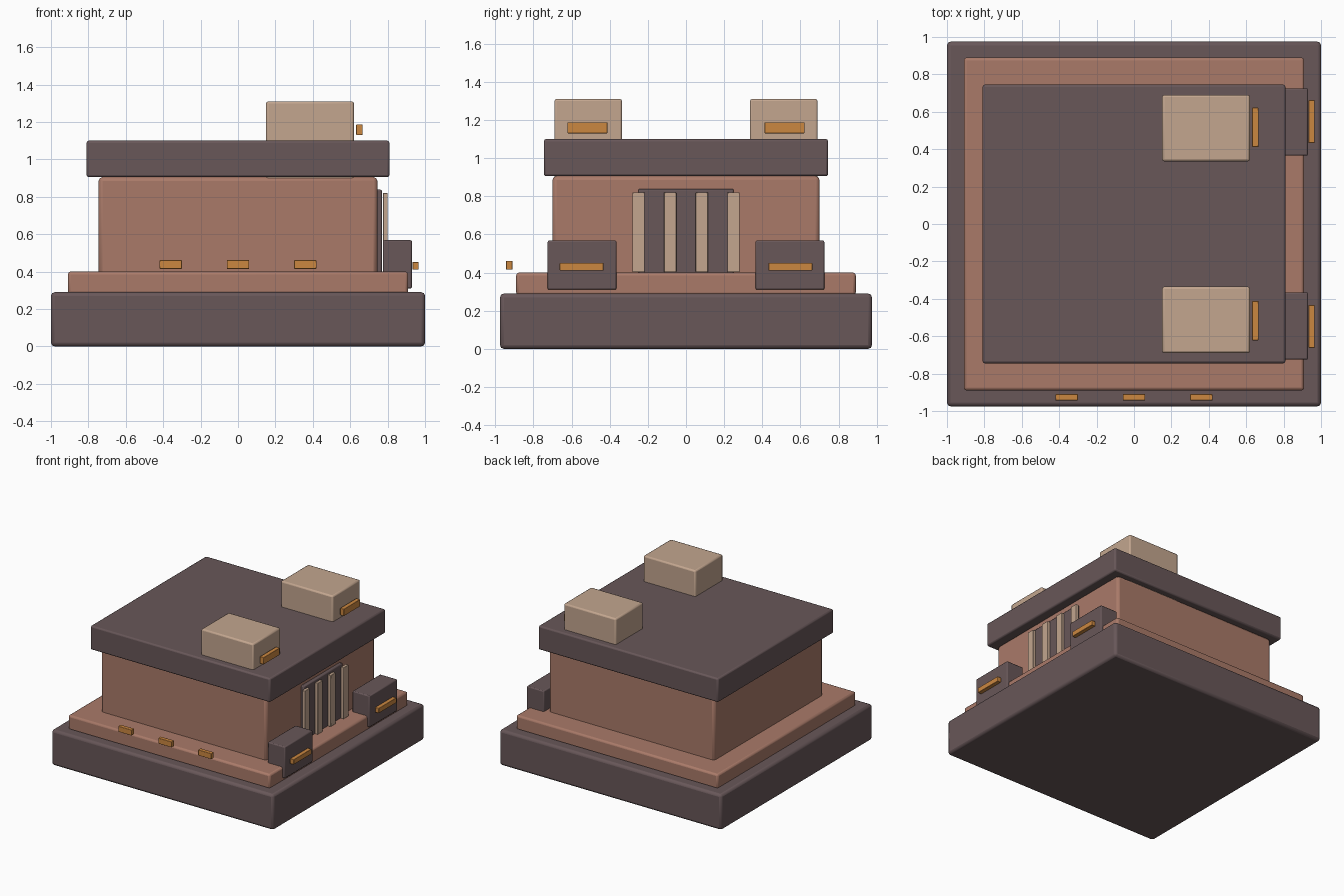
import bpy

if "Cube" in bpy.data.objects:
    bpy.data.objects.remove(bpy.data.objects["Cube"])


def material(name, rgb):
    m = bpy.data.materials.new(name)
    m.diffuse_color = (*rgb, 1)
    m.use_nodes = True
    m.node_tree.nodes["Principled BSDF"].inputs["Base Color"].default_value = m.diffuse_color
    return m


DARK = material("dark stone", (0.138, 0.095, 0.099))
BRICK = material("brick", (0.40, 0.195, 0.141))
CREAM = material("cream", (0.546, 0.381, 0.275))
AMBER = material("amber", (0.597, 0.242, 0.051))


def box(name, x, y, z, mat, bevel=0.0):
    """Box from (min, max) ranges, with softened edges."""
    ranges = (x, y, z)
    bpy.ops.mesh.primitive_cube_add(size=1, location=[sum(r) / 2 for r in ranges])
    ob = bpy.context.object
    ob.name = name
    ob.scale = [abs(r[1] - r[0]) for r in ranges]
    bpy.ops.object.transform_apply(location=False, rotation=False, scale=True)
    ob.data.materials.append(mat)
    if bevel:
        mod = ob.modifiers.new("soft edges", 'BEVEL')
        mod.width = bevel
        mod.segments = 2
        bpy.ops.object.shade_smooth_by_angle()
    return ob


# Stacked main volumes
box("base", (-1, 1), (-0.975, 0.975), (0, 0.29), DARK, 0.02)
box("plinth", (-0.91, 0.91), (-0.89, 0.89), (0.28, 0.40), BRICK, 0.015)
box("body", (-0.745, 0.745), (-0.70, 0.70), (0.38, 0.905), BRICK, 0.02)
box("roof", (-0.81, 0.81), (-0.745, 0.745), (0.905, 1.10), DARK, 0.012)

# Mirrored roof blocks and side boxes, each with a lamp
for side, s in (("front", -1), ("back", 1)):
    box(f"{side}_roof_block", (0.15, 0.62), (s * 0.335, s * 0.69), (0.89, 1.31), CREAM, 0.012)
    box(f"{side}_roof_lamp", (0.632, 0.666), (s * 0.412, s * 0.622), (1.13, 1.187), AMBER, 0.003)
    box(f"{side}_side_box", (0.775, 0.93), (s * 0.365, s * 0.725), (0.31, 0.568), DARK, 0.008)
    box(f"{side}_side_lamp", (0.933, 0.966), (s * 0.433, s * 0.662), (0.41, 0.451), AMBER, 0.003)

# Doorway panel with vertical bars
box("doorway_panel", (0.73, 0.77), (-0.25, 0.25), (0.39, 0.838), DARK, 0.008)
for i in range(4):
    y = -0.249 + i * 0.166
    box(f"doorway_bar_{i + 1}", (0.775, 0.80), (y - 0.032, y + 0.032), (0.402, 0.82), CREAM, 0.003)

# Row of small lamps along the front ledge
for i in range(3):
    x = (i - 1) * 0.36
    box(f"ledge_lamp_{i + 1}", (x - 0.06, x + 0.06), (-0.943, -0.91), (0.415, 0.461), AMBER, 0.003)
